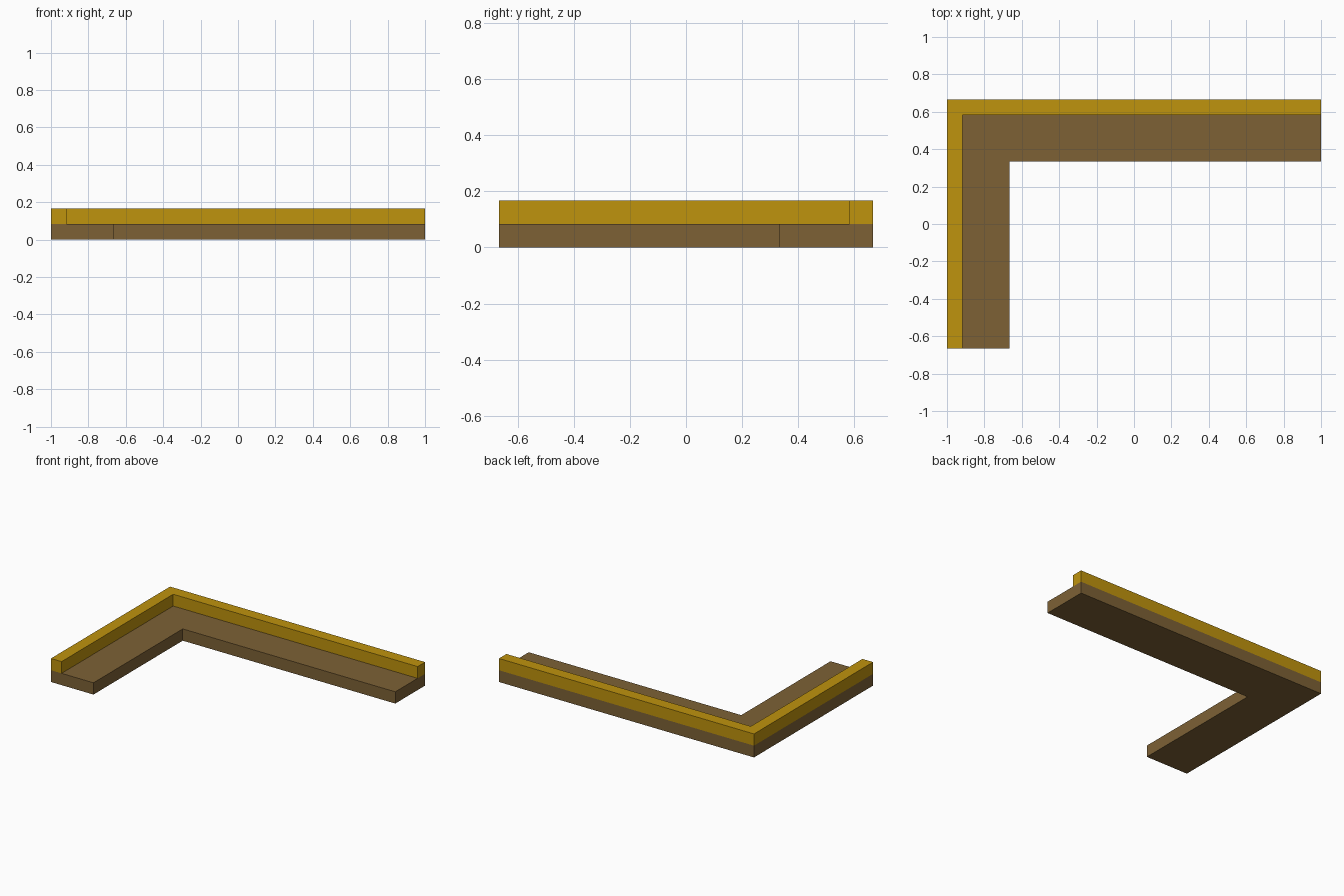
import bpy
import bmesh

cube = bpy.data.objects.get("Cube")
if cube:
    bpy.data.objects.remove(cube, do_unlink=True)

# Outer extents of the corner piece and its layer height
LEFT, RIGHT = -1.0, 1.0
FRONT, BACK = -2 / 3, 2 / 3
LAYER = 1 / 12


def make_material(name, rgb):
    mat = bpy.data.materials.new(name)
    color = (*rgb, 1.0)
    mat.diffuse_color = color
    mat.use_nodes = True
    mat.node_tree.nodes["Principled BSDF"].inputs["Base Color"].default_value = color
    return mat


def make_corner(name, width, z, height, mat):
    """Extrude an L-shaped outline that hugs the left and back edges."""
    outline = [
        (LEFT, FRONT), (LEFT + width, FRONT), (LEFT + width, BACK - width),
        (RIGHT, BACK - width), (RIGHT, BACK), (LEFT, BACK),
    ]
    bm = bmesh.new()
    base = bm.faces.new([bm.verts.new((x, y, z)) for x, y in outline])
    top = bmesh.ops.extrude_face_region(bm, geom=[base], use_keep_orig=True)
    verts = [v for v in top["geom"] if isinstance(v, bmesh.types.BMVert)]
    bmesh.ops.translate(bm, verts=verts, vec=(0, 0, height))
    bmesh.ops.recalc_face_normals(bm, faces=bm.faces)
    mesh = bpy.data.meshes.new(name)
    bm.to_mesh(mesh)
    bm.free()
    mesh.materials.append(mat)
    obj = bpy.data.objects.new(name, mesh)
    bpy.context.collection.objects.link(obj)
    return obj


brown = make_material("brown", (0.205, 0.120, 0.036))
gold = make_material("gold", (0.520, 0.292, 0.004))

# Wide flat base and the narrow raised rim along its outer edge
make_corner("corner_base", 1 / 3, 0.0, LAYER, brown)
make_corner("corner_rim", 1 / 12, LAYER, LAYER, gold)
